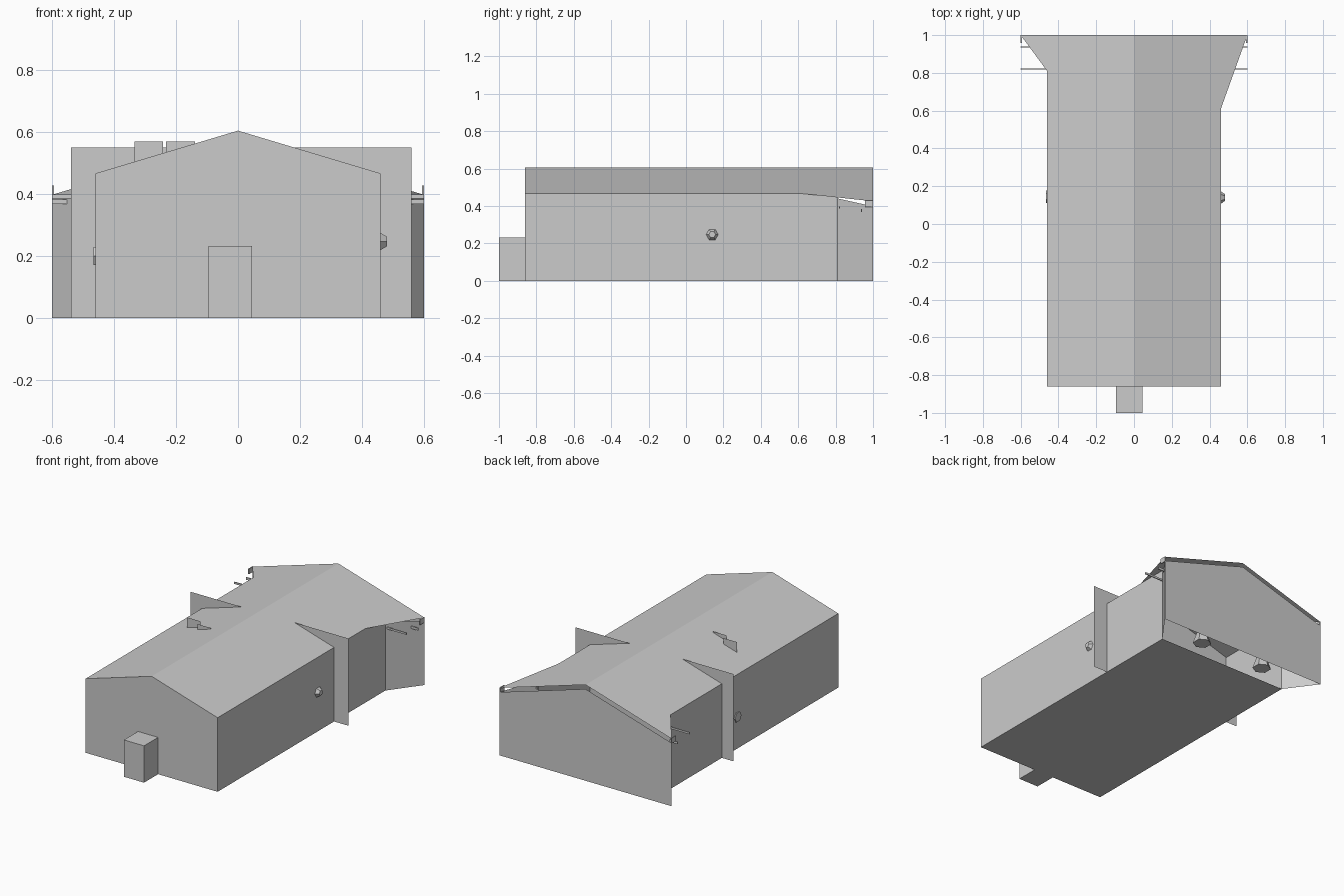
import bpy, bmesh
from math import radians
from mathutils import Matrix

cube = bpy.data.objects.get("Cube")
if cube:
    bpy.data.objects.remove(cube, do_unlink=True)

grey = bpy.data.materials.new("plain grey")
grey.use_nodes = True
grey.diffuse_color = (0.6, 0.6, 0.6, 1)
grey.node_tree.nodes["Principled BSDF"].inputs["Base Color"].default_value = grey.diffuse_color

HALF, WIDE = 0.46, 0.6            # half widths of the hall and its flared rear
FRONT, FLARE, BACK = -0.86, 0.81, 1.0


def ceiling(x):
    return 0.578 - 0.3 * abs(x)


def roof(x):
    return 0.605 - 0.3 * abs(x)


def finish(name, bm, recalc=True):
    bmesh.ops.remove_doubles(bm, verts=bm.verts[:], dist=0.0001)
    if recalc:
        bmesh.ops.recalc_face_normals(bm, faces=bm.faces[:])
    mesh = bpy.data.meshes.new(name)
    bm.to_mesh(mesh)
    bm.free()
    mesh.materials.append(grey)
    obj = bpy.data.objects.new(name, mesh)
    bpy.context.collection.objects.link(obj)
    return obj


def panels(name, polygons):
    bm = bmesh.new()
    for polygon in polygons:
        bm.faces.new([bm.verts.new(p) for p in polygon])
    return finish(name, bm)


def box(name, low, high):
    bm = bmesh.new()
    bmesh.ops.create_cube(bm, size=1)
    for v in bm.verts:
        v.co = [lo if c < 0 else hi for c, lo, hi in zip(v.co, low, high)]
    return finish(name, bm)


def frustum(name, location, r1, r2, depth, axis=None, caps=True):
    bm = bmesh.new()
    turn = Matrix.Rotation(radians(90), 4, axis) if axis else Matrix()
    bmesh.ops.create_cone(bm, segments=6, radius1=r1, radius2=r2, depth=depth,
                          cap_ends=caps, matrix=Matrix.Translation(location) @ turn)
    return finish(name, bm)


# Hall walls, gabled at both ends and flared towards the back
plan = [(0, FRONT), (HALF, FRONT), (HALF, FLARE), (WIDE, BACK),
        (0, BACK), (-WIDE, BACK), (-HALF, FLARE), (-HALF, FRONT)]
panels("hall_walls", [[(*a, 0), (*b, 0), (*b, ceiling(b[0])), (*a, ceiling(a[0]))]
                      for a, b in zip(plan, plan[1:] + plan[:1])])
panels("floor", [[(-HALF, FRONT, 0), (HALF, FRONT, 0), (HALF, FLARE, 0), (-HALF, FLARE, 0)]])

# Roof covering, with the lining below stopping where the walls flare
for side, sign, start in (("left", 1, 0.61), ("right", -1, FLARE)):
    e, w = sign * HALF, sign * WIDE
    outline = [(0, FRONT), (e, FRONT), (e, start), (w, BACK), (0, BACK)]
    panels(side + "_roof", [[(x, y, roof(x)) for x, y in outline]])
    lining = [[(x, y, ceiling(x)) for x, y in
               ((0, FRONT), (e, FRONT), (e, FLARE), (0, FLARE))]]
    for y in (FRONT, FLARE - 0.002):
        lining.append([(0, y, ceiling(0)), (e, y, ceiling(e)), (e, y, roof(e)), (0, y, roof(0))])
    lining.append([(e, FRONT, ceiling(e)), (e, FLARE, ceiling(e)),
                   (e, FLARE, roof(e)), (e, FRONT, roof(e))])
    panels(side + "_roof_lining", lining)

    # Eave end and bars beside the flared wall
    for name, x1, x2, y1, y2, z1, z2 in (
            ("eave_end", 0.594, WIDE, 0.957, BACK, 0.395, 0.428),
            ("upper_bar", HALF, WIDE, 0.818, 0.824, 0.386, 0.398),
            ("lower_bar", 0.545, WIDE, 0.935, 0.941, 0.368, 0.383)):
        a, b = sorted((sign * x1, sign * x2))
        box(f"{side}_{name}", (a, y1, z1), (b, y2, z2))

    # Rear discs and the lamps standing behind them
    frustum(side + "_rear_disc", (sign * 0.23, BACK - 0.003, 0.275), 0.05, 0.05, 0.006, "X")
    frustum(side + "_rear_lamp", (sign * 0.23, 0.9, 0.06), 0.055, 0.025, 0.09)

# Cross wall that stands out past the side walls and roof
panels("cross_wall", [[(-0.54, 0.3, 0), (0.56, 0.3, 0), (0.56, 0.3, 0.55), (-0.54, 0.3, 0.55)]])

# Two small plates rising through the roof
for number, (x, y) in enumerate(((-0.335, -0.03), (-0.232, -0.07)), 1):
    panels(f"roof_plate_{number}", [[(x, y, 0.46), (x + 0.093, y, 0.46),
                                     (x + 0.093, y, 0.57), (x, y, 0.57)]])

# Entrance block and side lamps
box("entrance_block", (-0.095, -BACK, 0), (0.045, FRONT, 0.232))
frustum("left_side_lamp", (0.468, 0.14, 0.247), 0.036, 0.018, 0.026, "Y")
frustum("right_side_disc", (-0.462, 0.145, 0.2), 0.033, 0.033, 0.008, "Y")
